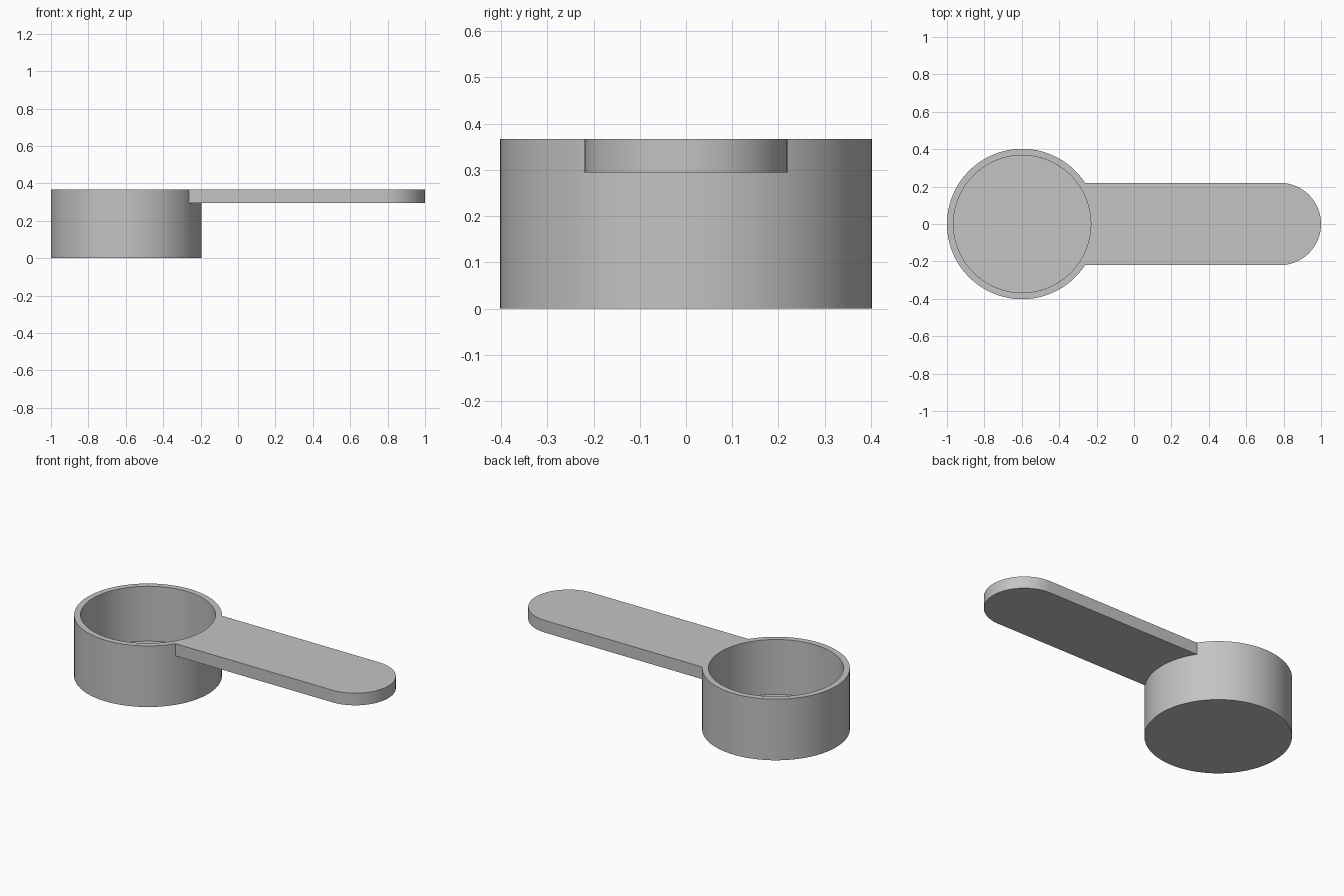
import bpy, bmesh, math

cube = bpy.data.objects.get("Cube")
if cube:
    bpy.data.objects.remove(cube, do_unlink=True)

R, R_IN, HEIGHT, FLOOR = 0.402, 0.367, 0.367, 0.037
CUP_X = R - 1
HALF_W, HANDLE_Z = 0.22, 0.294
SEGMENTS = 128

grey = bpy.data.materials.new("plain grey")
grey.use_nodes = True
colour = (0.55, 0.55, 0.55, 1)
grey.diffuse_color = colour
grey.node_tree.nodes["Principled BSDF"].inputs["Base Color"].default_value = colour


def arc(cx, radius, start, end, steps):
    """Points on an arc centred on the x axis."""
    angles = [start + (end - start) * i / steps for i in range(steps + 1)]
    return [(cx + radius * math.cos(a), radius * math.sin(a)) for a in angles]


def prism(name, outline, z0, z1):
    """Extrude a flat outline upwards into a solid."""
    bm = bmesh.new()
    base = bm.faces.new([bm.verts.new((x, y, z0)) for x, y in outline])
    top = bmesh.ops.extrude_face_region(bm, geom=[base])["geom"]
    verts = [v for v in top if isinstance(v, bmesh.types.BMVert)]
    bmesh.ops.translate(bm, vec=(0, 0, z1 - z0), verts=verts)
    bmesh.ops.recalc_face_normals(bm, faces=bm.faces)
    mesh = bpy.data.meshes.new(name)
    bm.to_mesh(mesh)
    bm.free()
    mesh.materials.append(grey)
    obj = bpy.data.objects.new(name, mesh)
    bpy.context.collection.objects.link(obj)
    return obj


def combine(target, other, operation):
    """Apply a boolean and remove the helper solid."""
    mod = target.modifiers.new(operation.title(), 'BOOLEAN')
    mod.operation = operation
    mod.solver = 'EXACT'
    mod.object = other
    other.hide_render = True
    bpy.context.view_layer.objects.active = target
    bpy.ops.object.modifier_apply(modifier=mod.name)
    bpy.data.objects.remove(other, do_unlink=True)


def circle(radius):
    return arc(CUP_X, radius, 0, math.tau, SEGMENTS)[:-1]


# Cup body, with a flat handle flush with its rim
scoop = prism("scoop", circle(R), 0, HEIGHT)
grip = arc(1 - HALF_W, HALF_W, -math.pi / 2, math.pi / 2, 48)
grip += [(CUP_X, HALF_W), (CUP_X, -HALF_W)]
combine(scoop, prism("handle", grip, HANDLE_Z, HEIGHT), 'UNION')

# Hollow out the bowl, leaving a thin floor
combine(scoop, prism("bowl_cutter", circle(R_IN), FLOOR, HEIGHT + 0.1), 'DIFFERENCE')

# Smooth the round walls and keep the rims crisp
bpy.ops.object.select_all(action='DESELECT')
scoop.select_set(True)
bpy.context.view_layer.objects.active = scoop
bpy.ops.object.shade_smooth_by_angle(angle=math.radians(30))
